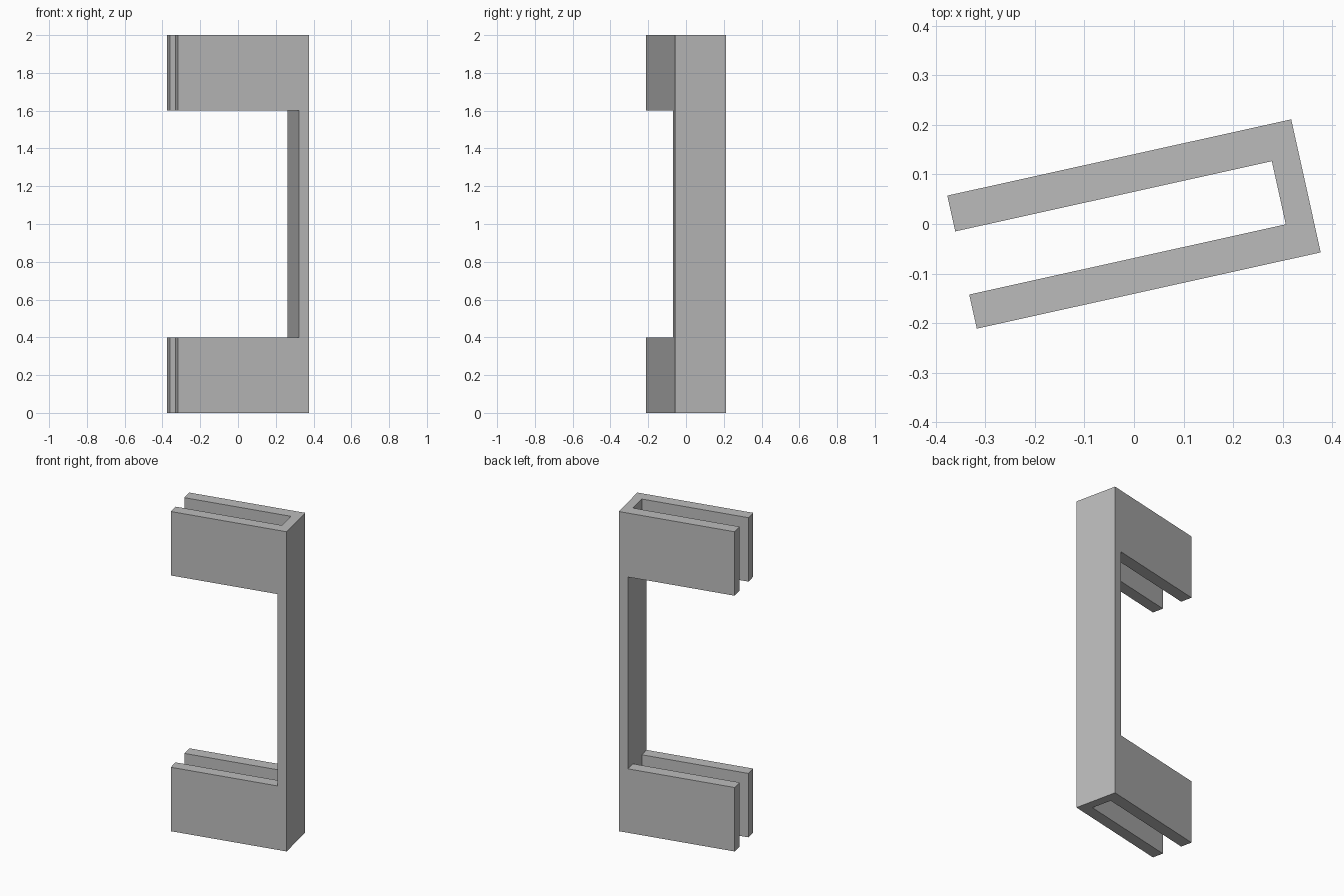
import bpy
import bmesh
from math import radians

cube = bpy.data.objects.get("Cube")
if cube:
    bpy.data.objects.remove(cube, do_unlink=True)

TURN = radians(12.5)
HALF_L, HALF_W, HEIGHT = 0.3555, 0.1375, 2.0
SPINE_X = 0.299                      # inner face of the spine
SLOT_FRONT, SLOT_BACK = -0.067, 0.0635
GAP_LOW, GAP_HIGH = 0.4, 1.6

grey = bpy.data.materials.new("mid grey")
grey.use_nodes = True
grey.diffuse_color = (0.5, 0.5, 0.5, 1)
grey.node_tree.nodes["Principled BSDF"].inputs["Base Color"].default_value = (0.5, 0.5, 0.5, 1)


def prism(name, outline, low, high):
    """Extrude a flat outline upward from low to high."""
    bm = bmesh.new()
    base = bm.faces.new([bm.verts.new((x, y, low)) for x, y in outline])
    grown = bmesh.ops.extrude_face_region(bm, geom=[base])["geom"]
    bmesh.ops.translate(bm, vec=(0, 0, high - low),
                        verts=[g for g in grown if isinstance(g, bmesh.types.BMVert)])
    bmesh.ops.recalc_face_normals(bm, faces=bm.faces)
    mesh = bpy.data.meshes.new(name)
    bm.to_mesh(mesh)
    bm.free()
    mesh.materials.append(grey)
    obj = bpy.data.objects.new(name, mesh)
    obj.rotation_euler.z = TURN
    bpy.context.collection.objects.link(obj)
    return obj


# U-shaped channel, open on the right, running the full height
channel = prism("bracket_channel", [
    (-HALF_L, -HALF_W), (HALF_L, -HALF_W), (HALF_L, HALF_W), (-HALF_L, HALF_W),
    (-HALF_L, SLOT_BACK), (SPINE_X, SLOT_BACK),
    (SPINE_X, SLOT_FRONT), (-HALF_L, SLOT_FRONT)], 0, HEIGHT)

# Middle opening, leaving only the spine between the two clamps
cutter = prism("opening_cutter", [
    (-1, -1), (SPINE_X, -1), (SPINE_X, 1), (-1, 1)], GAP_LOW, GAP_HIGH)
cutter.hide_render = True

cut = channel.modifiers.new("middle opening", "BOOLEAN")
cut.operation = "DIFFERENCE"
cut.solver = "EXACT"
cut.object = cutter
bpy.context.view_layer.objects.active = channel
bpy.ops.object.modifier_apply(modifier=cut.name)
bpy.data.objects.remove(cutter, do_unlink=True)
